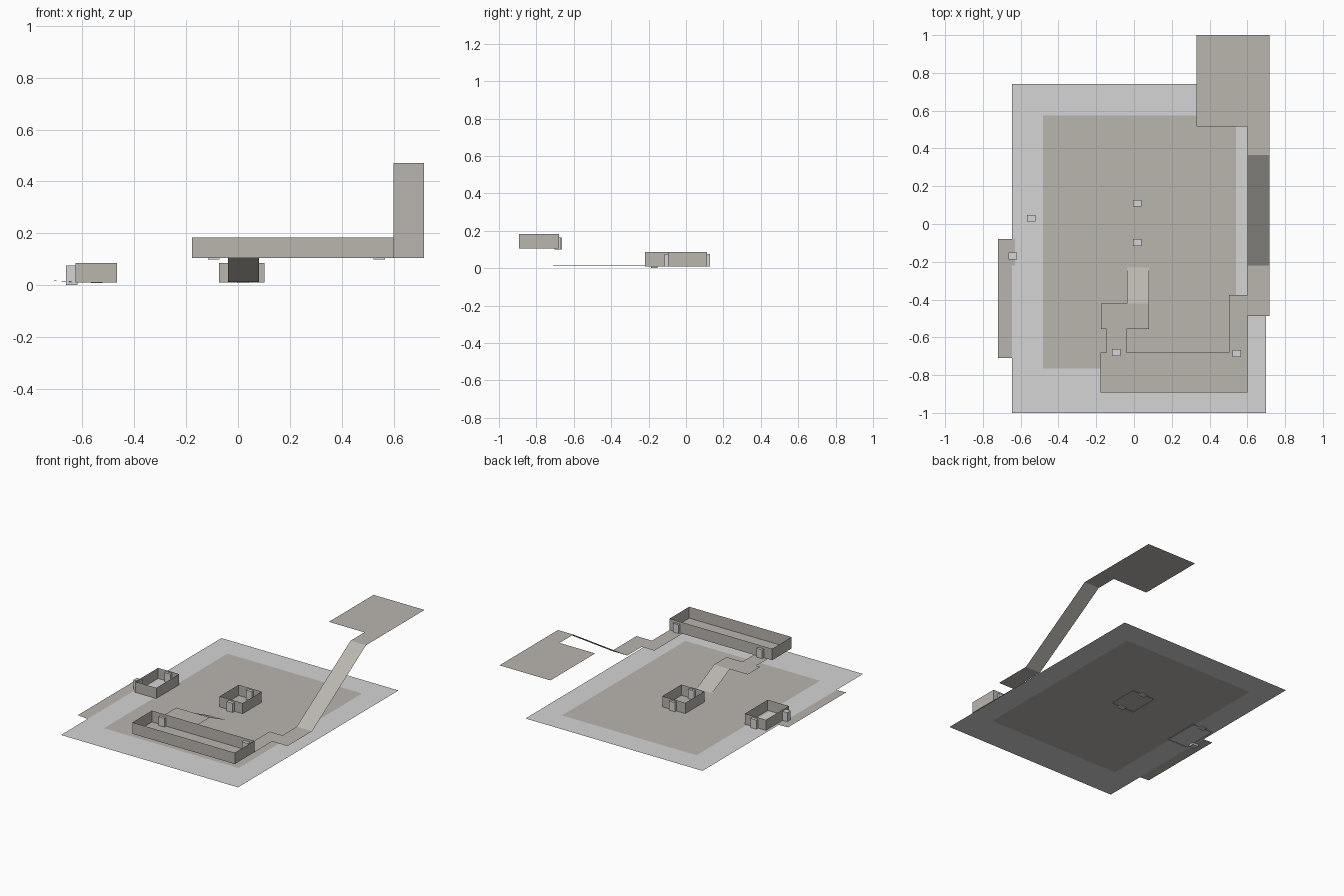
import bpy, bmesh

if "Cube" in bpy.data.objects:
    bpy.data.objects.remove(bpy.data.objects["Cube"])


def material(name, rgb):
    m = bpy.data.materials.new(name)
    m.diffuse_color = (*rgb, 1)
    m.use_nodes = True
    m.node_tree.nodes["Principled BSDF"].inputs["Base Color"].default_value = m.diffuse_color
    return m


STONE = material("warm_stone", (0.49, 0.465, 0.43))
PALE = material("pale_grey", (0.66, 0.66, 0.66))


def finish(name, bm, *mats):
    me = bpy.data.meshes.new(name)
    bm.to_mesh(me)
    bm.free()
    for m in mats:
        me.materials.append(m)
    ob = bpy.data.objects.new(name, me)
    bpy.context.collection.objects.link(ob)
    return ob


def sheet(name, points, mat=STONE):
    """Single thin face from a counter-clockwise outline."""
    bm = bmesh.new()
    bm.faces.new([bm.verts.new(p) for p in points])
    return finish(name, bm, mat)


def deck(name, outline, z):
    return sheet(name, [(x, y, z) for x, y in outline])


def ramp(name, x0, x1, y0, y1, z0, z1):
    return sheet(name, [(x0, y0, z0), (x1, y0, z0), (x1, y1, z1), (x0, y1, z1)])


def walls(name, x0, x1, y0, y1, z0, z1):
    """Roofless ring of thin walls."""
    bm = bmesh.new()
    ring = [(x0, y0), (x1, y0), (x1, y1), (x0, y1)]
    low = [bm.verts.new((x, y, z0)) for x, y in ring]
    top = [bm.verts.new((x, y, z1)) for x, y in ring]
    for i in range(4):
        j = (i + 1) % 4
        bm.faces.new((low[i], low[j], top[j], top[i]))
    return finish(name, bm, STONE)


def door(name, x, y, z0, z1, sx=0.045, sy=0.036):
    bm = bmesh.new()
    bmesh.ops.create_cube(bm, size=1)
    bmesh.ops.scale(bm, vec=(sx, sy, z1 - z0), verts=bm.verts)
    bmesh.ops.translate(bm, vec=(x, y, (z0 + z1) / 2), verts=bm.verts)
    return finish(name, bm, PALE)


# Ground: pale border around a stone-coloured middle
xs, ys = (-0.645, -0.483, 0.54, 0.70), (-1.0, -0.765, 0.575, 0.742)
bm = bmesh.new()
grid = [[bm.verts.new((x, y, 0.013)) for y in ys] for x in xs]
for i in range(3):
    for j in range(3):
        f = bm.faces.new((grid[i][j], grid[i + 1][j],
                          grid[i + 1][j + 1], grid[i][j + 1]))
        f.material_index = 1 if i == j == 1 else 0
finish("ground", bm, PALE, STONE)

# Side walkway, tilting gently under the ground's left edge
sheet("side_walkway", [(-0.72, -0.71, 0.018), (-0.645, -0.71, 0.013),
                       (-0.645, -0.22, 0.013), (-0.63, -0.22, 0.0145),
                       (-0.63, -0.08, 0.0145), (-0.72, -0.08, 0.018)])

# Roofless buildings
walls("centre_house", -0.073, 0.102, -0.095, 0.112, 0.01, 0.086)
walls("left_house", -0.627, -0.467, -0.22, 0.028, 0.01, 0.086)
walls("long_hall", -0.178, 0.60, -0.892, -0.68, 0.105, 0.183)

# Door blocks
for name, x, y, z in (("centre_door_back", 0.018, 0.11, 0.008),
                      ("centre_door_front", 0.018, -0.098, 0.008),
                      ("left_door_back", -0.545, 0.03, 0.008),
                      ("left_door_side", -0.641, -0.17, 0.0),
                      ("hall_door_left", -0.093, -0.68, 0.1),
                      ("hall_door_right", 0.545, -0.685, 0.1)):
    door(name, x, y, z, (0.165 if z > 0.05 else 0.076))

# Raised deck: hall floor with the landings beside it
deck("hall_floor", [(-0.178, -0.892), (0.60, -0.892), (0.60, -0.68), (-0.178, -0.68)], 0.105)
deck("inner_landing", [(-0.145, -0.68), (-0.04, -0.68), (-0.04, -0.555), (0.08, -0.555),
                       (0.08, -0.42), (-0.175, -0.42), (-0.175, -0.555), (-0.145, -0.555)], 0.105)
deck("outer_landing", [(0.503, -0.68), (0.60, -0.68), (0.60, -0.487), (0.717, -0.487),
                       (0.717, -0.22), (0.60, -0.22), (0.60, -0.375), (0.503, -0.375)], 0.105)

# Ramps down to the ground and up to the high platform
ramp("lower_ramp", -0.038, 0.08, -0.42, -0.228, 0.105, 0.012)
ramp("upper_ramp", 0.60, 0.717, -0.22, 0.365, 0.105, 0.472)

# High platform
deck("high_platform", [(0.60, 0.365), (0.717, 0.365), (0.717, 1.0),
                       (0.33, 1.0), (0.33, 0.515), (0.60, 0.515)], 0.472)
